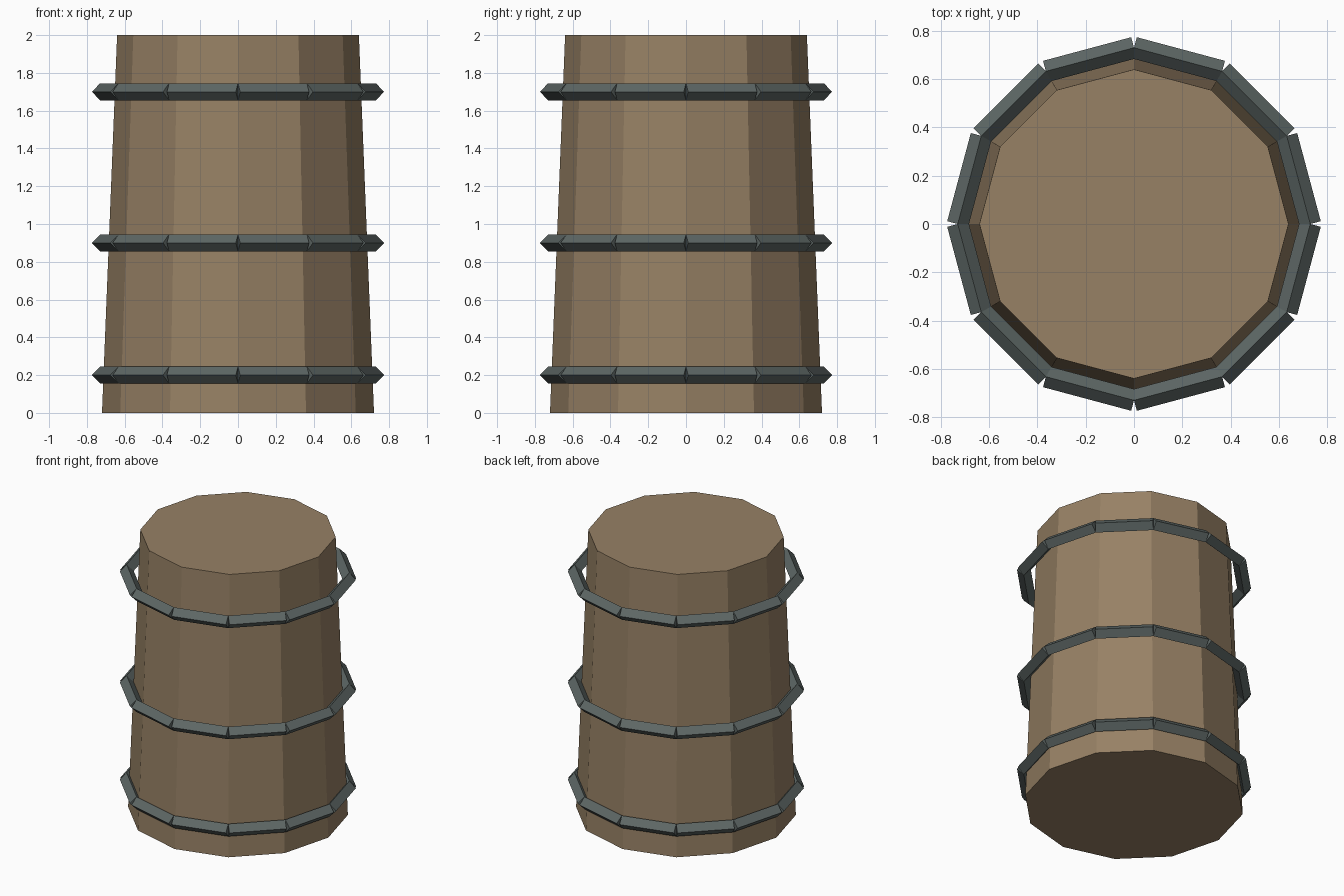
import bpy, math
from mathutils import Vector

if "Cube" in bpy.data.objects:
    bpy.data.objects.remove(bpy.data.objects["Cube"])

SIDES = 12
HOOP_R = 0.73      # radius of the hoop centre line
ROD_R = 0.045      # half-diagonal of the diamond rod


def material(name, rgb):
    m = bpy.data.materials.new(name)
    m.diffuse_color = (*rgb, 1)
    m.use_nodes = True
    m.node_tree.nodes["Principled BSDF"].inputs["Base Color"].default_value = m.diffuse_color
    return m


def ring_point(i, z):
    a = math.tau * i / SIDES
    return Vector((HOOP_R * math.cos(a), HOOP_R * math.sin(a), z))


def rod(p, q, mat):
    """Square-ended four-sided rod between two points."""
    bpy.ops.mesh.primitive_cylinder_add(vertices=4, radius=ROD_R, depth=(q - p).length,
                                        location=(p + q) / 2)
    o = bpy.context.object
    o.rotation_euler = (math.pi / 2, 0, math.atan2(q.y - p.y, q.x - p.x) + math.pi / 2)
    o.data.materials.append(mat)
    return o


def hoop(name, z, mat):
    rods = [rod(ring_point(i, z), ring_point(i + 1, z), mat) for i in range(SIDES)]
    bpy.ops.object.select_all(action='DESELECT')
    for o in rods:
        o.select_set(True)
    bpy.context.view_layer.objects.active = rods[0]
    bpy.ops.object.join()
    rods[0].name = name
    bpy.ops.object.transform_apply(location=True, rotation=True, scale=True)


wood = material("wood", (0.31, 0.22, 0.13))
iron = material("iron", (0.11, 0.135, 0.13))

# Tapered barrel body
bpy.ops.mesh.primitive_cone_add(vertices=SIDES, radius1=0.72, radius2=0.64, depth=2,
                                location=(0, 0, 1))
body = bpy.context.object
body.name = "barrel_body"
body.data.materials.append(wood)

# Three segmented hoops
for name, z in (("lower_hoop", 0.2), ("middle_hoop", 0.9), ("upper_hoop", 1.7)):
    hoop(name, z, iron)
